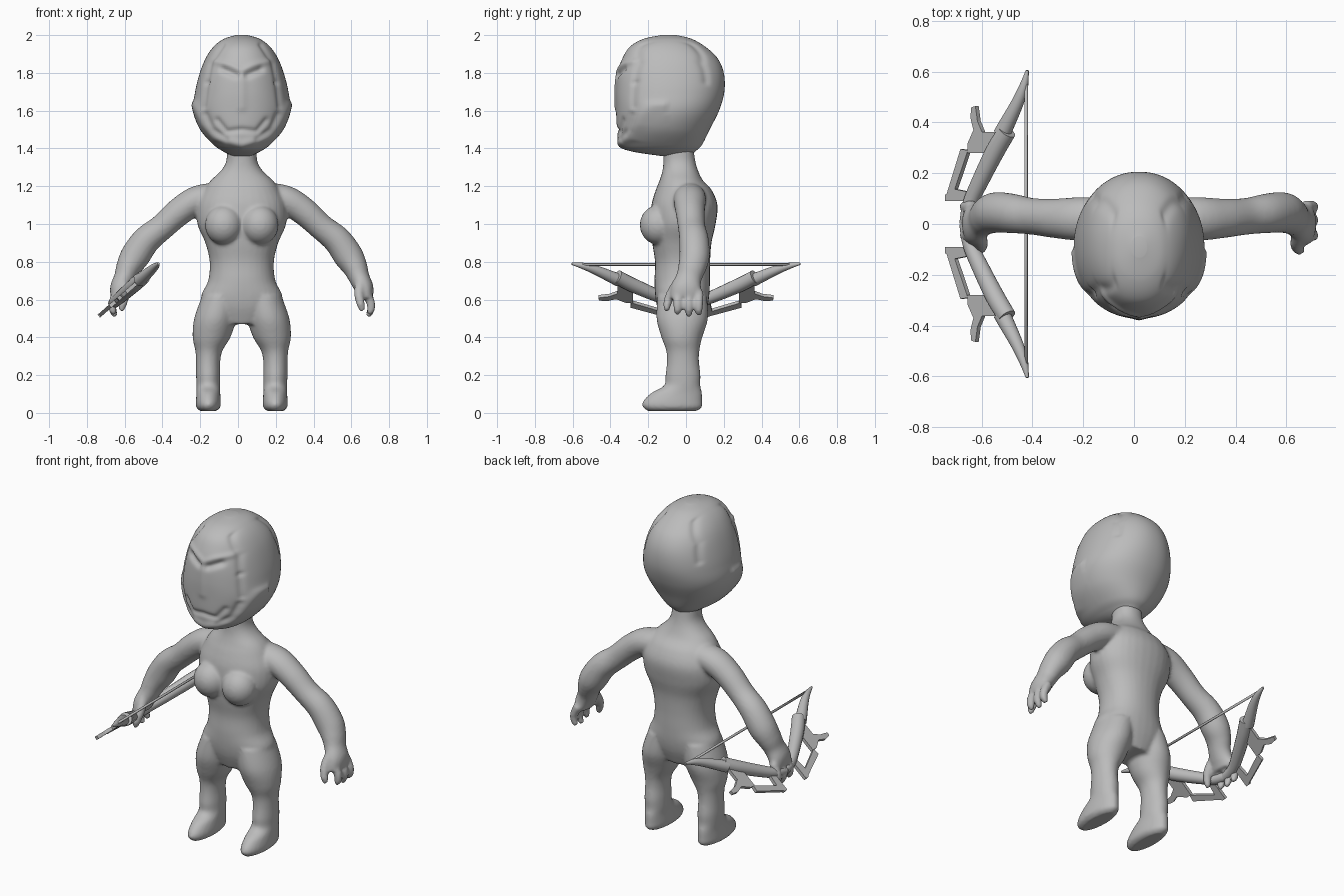
import bpy, bmesh, math
from mathutils import Vector

if "Cube" in bpy.data.objects:
    bpy.data.objects.remove(bpy.data.objects["Cube"])

CX = 0.02                       # symmetry axis of the figure
X, Y, Z = Vector((1, 0, 0)), Vector((0, 1, 0)), Vector((0, 0, 1))

clay = bpy.data.materials.new("clay grey")
clay.diffuse_color = (0.5, 0.5, 0.5, 1)
clay.use_nodes = True
clay.node_tree.nodes["Principled BSDF"].inputs["Base Color"].default_value = clay.diffuse_color


def spline(keys, n):
    """Catmull-Rom interpolation of tuples, n steps per span."""
    k = [keys[0]] + list(keys) + [keys[-1]]
    out = []
    for i in range(1, len(k) - 2):
        for j in range(n):
            t = j / n
            out.append([0.5 * (2 * b + (c - a) * t + (2 * a - 5 * b + 4 * c - d) * t * t
                               + (3 * b - a - 3 * c + d) * t ** 3)
                        for a, b, c, d in zip(k[i - 1], k[i], k[i + 1], k[i + 2])])
    return out + [list(keys[-1])]


def tube(bm, keys, up=Y, fixed=None, sides=32, n=5, power=2.0):
    """Loft through keys (x, y, z, radius a, radius b)."""
    pts = spline(keys, n)
    rings = []
    for i, (x, y, z, ra, rb) in enumerate(pts):
        t = fixed or (Vector(pts[min(i + 1, len(pts) - 1)][:3]) - Vector(pts[max(i - 1, 0)][:3])).normalized()
        a = up.cross(t).normalized()
        b = t.cross(a)
        ring = []
        for s in range(sides):
            w = 2 * math.pi * s / sides
            c, d = math.cos(w), math.sin(w)
            c = math.copysign(abs(c) ** (2 / power), c)
            d = math.copysign(abs(d) ** (2 / power), d)
            ring.append(bm.verts.new(Vector((x, y, z)) + a * ra * c + b * rb * d))
        rings.append(ring)
    for p, q in zip(rings, rings[1:]):
        for s in range(sides):
            e = (s + 1) % sides
            bm.faces.new((p[s], p[e], q[e], q[s]))
    bm.faces.new(rings[0][::-1])
    bm.faces.new(rings[-1])


def finish(bm, name, smooth=True):
    bmesh.ops.recalc_face_normals(bm, faces=bm.faces)
    me = bpy.data.meshes.new(name)
    bm.to_mesh(me)
    bm.free()
    me.materials.append(clay)
    ob = bpy.data.objects.new(name, me)
    bpy.context.collection.objects.link(ob)
    if smooth:
        me.polygons.foreach_set("use_smooth", [True] * len(me.polygons))
    return ob


# ---- body: lofted parts fused by a voxel remesh
bm = bmesh.new()
torso = [(.47, .13, -.02, .10), (.55, .2, -.02, .13), (.62, .215, -.02, .143), (.7, .178, -.02, .147),
         (.8, .17, -.018, .146), (.9, .193, -.022, .157), (1.0, .235, -.015, .172), (1.1, .235, -.008, .175),
         (1.18, .2, -.012, .148), (1.23, .165, -.025, .115), (1.28, .112, -.03, .095),
         (1.33, .083, -.035, .085), (1.4, .078, -.04, .08), (1.5, .07, -.04, .07)]
tube(bm, [(CX, cy, z, rx, ry) for z, rx, cy, ry in torso], fixed=Z, power=2.2)

arm = [(.09, .02, 1.15, .07, .08), (.225, .02, 1.13, .076, .086), (.325, .022, 1.07, .074, .078),
       (.42, .03, .985, .069, .072), (.505, .042, .915, .075, .078), (.565, .045, .83, .078, .08),
       (.60, .032, .77, .066, .074), (.622, .015, .715, .055, .068), (.648, .002, .66, .05, .08),
       (.66, .002, .61, .036, .085)]
leg = [(.11, -.02, .62, .10, .13), (.14, -.02, .5, .112, .136), (.16, -.022, .4, .1, .108),
       (.174, -.017, .33, .072, .088), (.178, -.016, .27, .064, .085), (.178, -.016, .2, .064, .093),
       (.177, -.02, .145, .063, .096), (.177, -.05, .105, .063, .135), (.177, -.071, .06, .066, .157),
       (.177, -.072, .03, .064, .157), (.177, -.072, .01, .045, .13)]
for s in (-1, 1):
    side = lambda keys: [(CX + s * k[0],) + tuple(k[1:]) for k in keys]
    tube(bm, side(arm))
    tube(bm, side(leg), fixed=Z)
    # fingers and thumb
    for y, tip in ((-.045, .525), (.015, .51), (.068, .52)):
        tube(bm, side([(.655, y, .64, .026, .026), (.682, y, .585, .024, .024),
                       (.683, y, .545, .021, .021), (.668, y, tip, .014, .014)]), sides=12)
    tube(bm, side([(.63, -.04, .69, .03, .03), (.62, -.08, .63, .026, .026),
                   (.63, -.1, .575, .022, .022), (.64, -.1, .54, .014, .014)]), sides=12)
    # bust
    geo = bmesh.ops.create_uvsphere(bm, u_segments=24, v_segments=16, radius=1)
    for v in geo["verts"]:
        v.co = Vector((CX + s * .095 + v.co.x * .1, -.145 + v.co.y * .1, .995 + v.co.z * .105))
body = finish(bm, "body")
m = body.modifiers.new("fuse", 'REMESH')
m.mode, m.voxel_size, m.use_smooth_shade = 'VOXEL', 0.01, True
m = body.modifiers.new("soften", 'SMOOTH')
m.factor, m.iterations = 0.5, 5

# ---- helmeted head: dense loft with carved and raised lines
bm = bmesh.new()
head = [(1.36, .05, -.13, .02), (1.385, .1, -.29, .05), (1.42, .15, -.35, .085), (1.5, .22, -.365, .125),
        (1.6, .256, -.37, .175), (1.7, .247, -.372, .203), (1.8, .222, -.363, .2), (1.88, .19, -.335, .165),
        (1.94, .148, -.295, .1), (1.98, .095, -.225, .03), (2.0, .03, -.13, -.05)]
tube(bm, [(CX, (f + b) / 2, z, rx, (b - f) / 2) for z, rx, f, b in head],
     fixed=Z, sides=128, n=10, power=2.15)
bm.normal_update()


def line_dist(p, line):
    best = 9
    for a, b in zip(line, line[1:]):
        a, b = Vector(a), Vector(b)
        t = max(0, min(1, (p - a).dot(b - a) / (b - a).length_squared))
        best = min(best, (p - a - (b - a) * t).length)
    return best


# (line in |x| and z, width, depth, front only)
carving = [([(.03, 1.79), (.1, 1.82)], .018, -.016, True),                        # eye slots
           ([(.0, 1.81), (.06, 1.84), (.14, 1.86)], .016, .007, True),             # brow
           ([(.0, 1.78), (.0, 1.62)], .022, .007, True),                           # nose ridge
           ([(.0, 1.50), (.08, 1.49), (.13, 1.55)], .014, -.01, True),             # mouth line
           ([(.25, 1.63), (.2, 1.53), (.14, 1.46), (.0, 1.42)], .02, .01, True),   # jaw guard
           ([(.19, 1.58), (.155, 1.5), (.08, 1.45)], .014, -.008, True),           # cheek line
           ([(.10, 1.95), (.165, 1.85), (.185, 1.75)], .012, -.008, False),        # crown seam
           ([(.185, 1.75), (.2, 1.62)], .012, -.008, True)]                        # face plate seam
moves = []
for v in bm.verts:
    p = Vector((abs(v.co.x - CX), v.co.z))
    d = sum(depth * math.exp(-(line_dist(p, ln) / w) ** 2)
            for ln, w, depth, front in carving if not front or v.co.y < -.1)
    moves.append((v, v.normal * d))
for v, d in moves:
    v.co += d
    v.co.z = min(v.co.z, 2.0)
finish(bm, "head")


# ---- bow, laid out in a tilted plane through the left-hand grip
def bow_point(px, py, s=1):
    return Vector((px, s * py, .79 + (px + .42) * .877))


normal = Vector((.659, 0, -.752)).normalized()
tip = [(-.42, .605, .006), (-.435, .54, .018), (-.46, .475, .025), (-.505, .385, .032), (-.52, .355, .034)]
limb = [(-.50, .365, .037), (-.545, .29, .038), (-.605, .17, .034), (-.645, .08, .03), (-.66, 0, .028)]
horn = [(-.634, .46), (-.618, .464), (-.61, .405), (-.592, .362), (-.5, .362), (-.5, .335),
        (-.575, .28), (-.65, .28), (-.65, .315), (-.626, .37), (-.638, .42)]
bar = [(-.677, .295), (-.648, .29), (-.7, .135), (-.737, .1)]
foot = [(-.737, .09), (-.737, .115), (-.7, .137), (-.64, .125), (-.64, .09)]

bm = bmesh.new()
for s in (-1, 1):
    for path in (tip, limb):
        tube(bm, [tuple(bow_point(x, y, s)) + (r, r) for x, y, r in path], up=normal, sides=16)
finish(bm, "bow_limbs")

bm = bmesh.new()
for s in (-1, 1):
    for outline in (horn, bar, foot):
        f = bm.faces.new([bm.verts.new(bow_point(x, y, s) - normal * .01) for x, y in outline])
        ext = bmesh.ops.extrude_face_region(bm, geom=[f], use_keep_orig=True)
        for v in ext["geom"]:
            if isinstance(v, bmesh.types.BMVert):
                v.co += normal * .02
finish(bm, "bow_blades", smooth=False)

bm = bmesh.new()
a = bow_point(-.425, 0)
tube(bm, [(a.x, y, a.z, .007, .007) for y in (-.57, 0, .57)], up=Z, sides=8, n=1)
finish(bm, "bow_string")

# crisp rims on the limb ends
limbs = bpy.data.objects["bow_limbs"]
bpy.context.view_layer.objects.active = limbs
limbs.select_set(True)
bpy.ops.object.shade_smooth_by_angle(angle=math.radians(40))
